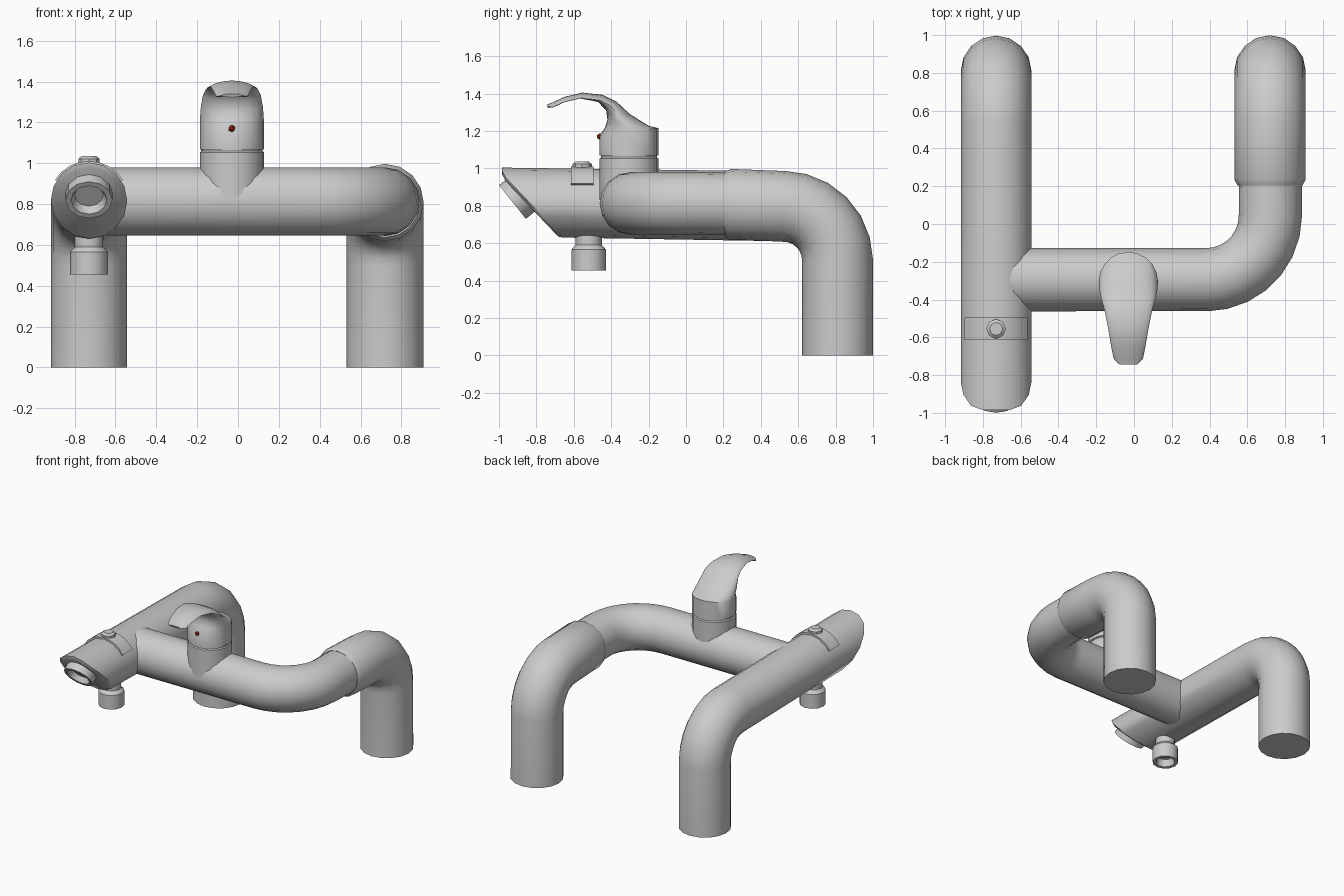
import bpy, bmesh
from math import sin, cos, pi, radians
from mathutils import Vector, Matrix

if "Cube" in bpy.data.objects:
    bpy.data.objects.remove(bpy.data.objects["Cube"])


def finish(name, bm, angle=38):
    bmesh.ops.recalc_face_normals(bm, faces=bm.faces)
    me = bpy.data.meshes.new(name)
    bm.to_mesh(me)
    bm.free()
    ob = bpy.data.objects.new(name, me)
    bpy.context.collection.objects.link(ob)
    bpy.ops.object.select_all(action='DESELECT')
    ob.select_set(True)
    bpy.context.view_layer.objects.active = ob
    bpy.ops.object.shade_smooth_by_angle(angle=radians(angle))
    return ob


def loft(rings):
    """Skin a list of closed rings and cap both ends; returns bmesh and caps."""
    bm = bmesh.new()
    vs = [[bm.verts.new(p) for p in r] for r in rings]
    n = len(vs[0])
    for a, b in zip(vs, vs[1:]):
        for i in range(n):
            j = (i + 1) % n
            bm.faces.new((a[i], a[j], b[j], b[i]))
    return bm, bm.faces.new(vs[0][::-1]), bm.faces.new(vs[-1])


def sweep_rings(path, radii, ref, n=16):
    """Circles along a planar path; ref is the normal of the path's plane."""
    pts = [Vector(p) for p in path]
    rings = []
    for i, p in enumerate(pts):
        a = (p - pts[i - 1]).normalized() if i else Vector()
        b = (pts[i + 1] - p).normalized() if i + 1 < len(pts) else Vector()
        t = (a + b).normalized()
        u = (ref - t * ref.dot(t)).normalized()
        v = t.cross(u)
        rings.append([p + radii[i] * (u * cos(2 * pi * k / n) + v * sin(2 * pi * k / n))
                      for k in range(n)])
    return rings


def lathe(name, profile, loc, axis=(0, 0, 1), n=12):
    q = Vector((0, 0, 1)).rotation_difference(Vector(axis))
    rings = [[Vector(loc) + q @ Vector((r * cos(2 * pi * k / n), r * sin(2 * pi * k / n), h))
              for k in range(n)] for r, h in profile]
    return finish(name, loft(rings)[0])


X, Z = Vector((1, 0, 0)), Vector((0, 0, 1))


def leg_bend(x, seg=6, R=0.29):
    """Horizontal-to-vertical bend at the back, ending on the floor."""
    cy, cz = 0.81 - R, 0.797 - R
    arc = [(x, cy + R * sin(pi / 2 * i / seg), cz + R * cos(pi / 2 * i / seg))
           for i in range(seg + 1)]
    return arc + [(x, 0.81, 0)]


# left tube with the slanted spout mouth
path = [(-0.73, -0.85, 0.817)] + leg_bend(-0.73)
rings = sweep_rings(path, [0.187] * len(path), X)
for p in rings[0]:
    p.y = max(-0.985, -0.835 - (p.z - 0.815) * 0.95)
bm, mouth, _ = loft(rings)
bmesh.ops.recalc_face_normals(bm, faces=bm.faces)
bmesh.ops.inset_region(bm, faces=[mouth], thickness=0.02, depth=0.014)
finish("spout_tube", bm)

# aerator in the mouth
lathe("aerator", [(0.115, -0.1), (0.115, 0), (0.088, 0), (0.07, -0.04)],
      (-0.73, -0.928, 0.82), (0, -0.78, -0.62))

# right leg with a bevelled collar
path = [(0.72, 0.205, 0.808), (0.72, 0.235, 0.808)] + leg_bend(0.72)
finish("right_leg", loft(sweep_rings(path, [0.172] + [0.189] * (len(path) - 1), X))[0])

# cross tube and its elbow
R, seg = 0.34, 7
path = [(-0.66, -0.295, 0.813)]
path += [(0.382 + R * sin(pi / 2 * i / seg), 0.045 - R * cos(pi / 2 * i / seg), 0.813)
         for i in range(seg + 1)]
path += [(0.722, 0.25, 0.81)]
finish("cross_tube", loft(sweep_rings(path, [0.167] * len(path), Z))[0])

# diverter: saddle plate, knob and lower outlet
arc = [radians(-58 + 116 * i / 8) for i in range(9)]
rings = [[(-0.73 + r * sin(a), y, 0.815 + r * cos(a))
          for r, seq in ((0.196, arc), (0.17, arc[::-1])) for a in seq]
         for y in (-0.615, -0.495)]
finish("diverter_plate", loft(rings)[0])
lathe("diverter_knob", [(0.052, 0.97), (0.052, 1.022), (0.035, 1.036)], (-0.73, -0.555, 0), n=8)
lathe("shower_outlet", [(0.07, 0.68), (0.07, 0.59), (0.093, 0.565), (0.093, 0.455),
                        (0.068, 0.455), (0.058, 0.51)], (-0.73, -0.52, 0))

# mixer body with groove
lathe("mixer_body", [(0.157, 0.83), (0.157, 1.053), (0.15, 1.06), (0.15, 1.08)],
      (-0.03, -0.305, 0), n=20)

# handle: rings given by front point, back point, half width and side droop
sections = [
    (-0.462, 1.068, -0.148, 1.068, 0.157, 0),
    (-0.462, 1.175, -0.148, 1.215, 0.157, 0),
    (-0.435, 1.215, -0.200, 1.228, 0.156, 0),
    (-0.420, 1.260, -0.300, 1.290, 0.152, 0),
    (-0.427, 1.310, -0.370, 1.355, 0.142, 0),
    (-0.470, 1.355, -0.445, 1.393, 0.126, 0.01),
    (-0.570, 1.378, -0.555, 1.405, 0.105, 0.015),
    (-0.655, 1.358, -0.650, 1.382, 0.090, 0.015),
    (-0.710, 1.328, -0.715, 1.352, 0.078, 0.012),
    (-0.738, 1.323, -0.745, 1.340, 0.050, 0.0),
]
rings = []
for fy, fz, by, bz, w, d in sections:
    ring = []
    for k in range(20):
        s, c = sin(2 * pi * k / 20), cos(2 * pi * k / 20)
        ring.append((-0.03 + w * s, (fy + by) / 2 + (by - fy) / 2 * c,
                     (fz + bz) / 2 + (bz - fz) / 2 * c - d * s * s))
    rings.append(ring)
finish("mixer_handle", loft(rings)[0])

# red temperature marker
bm = bmesh.new()
bmesh.ops.create_icosphere(bm, subdivisions=1, radius=0.018,
                           matrix=Matrix.Translation((-0.03, -0.46, 1.17)))
dot = finish("hot_marker", bm)
red = bpy.data.materials.new("red")
red.diffuse_color = (0.35, 0.02, 0.01, 1)
red.use_nodes = True
red.node_tree.nodes["Principled BSDF"].inputs["Base Color"].default_value = red.diffuse_color
dot.data.materials.append(red)
